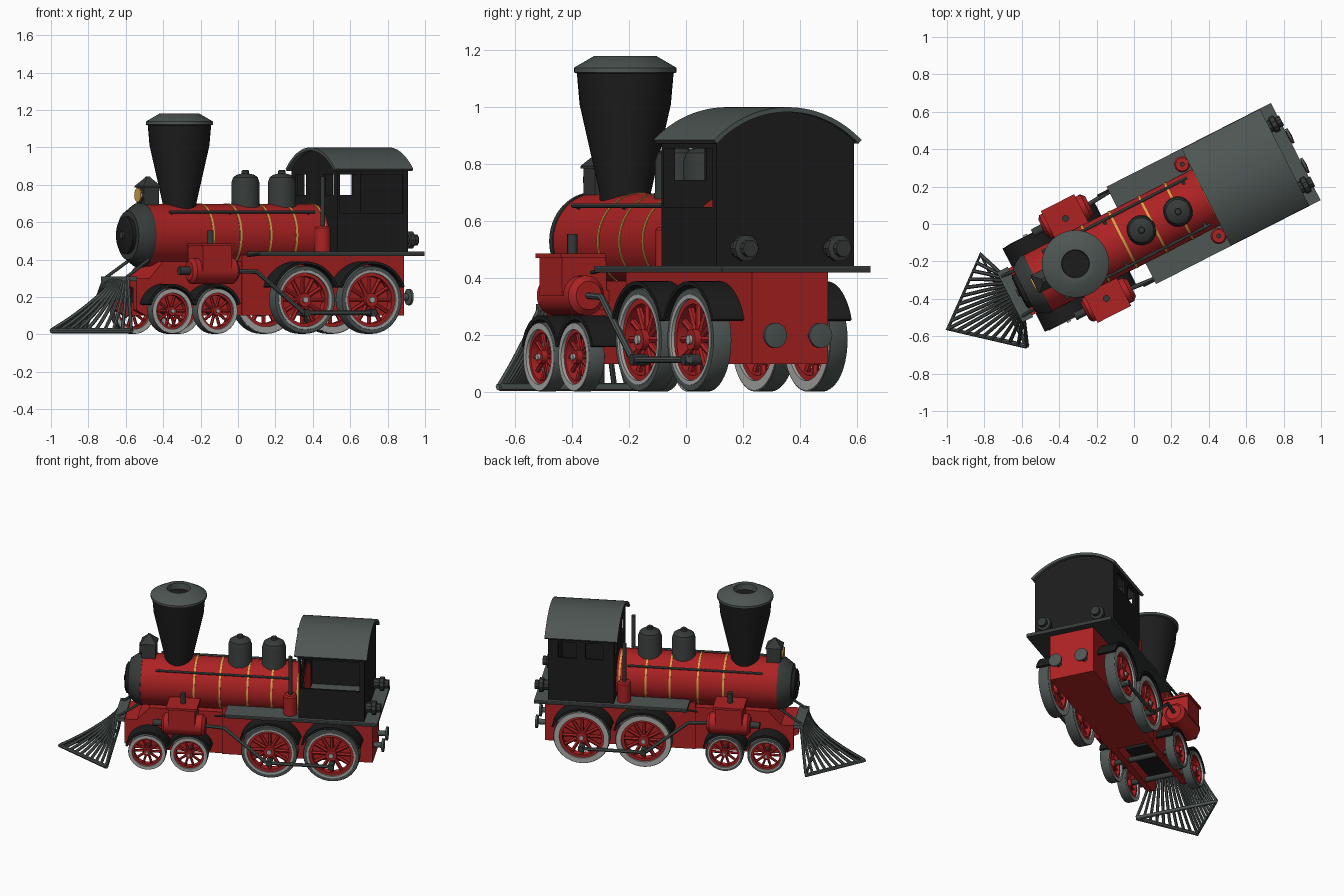
import bpy, bmesh, math
from mathutils import Matrix, Vector

if "Cube" in bpy.data.objects:
    bpy.data.objects.remove(bpy.data.objects["Cube"])

# Local frame: u = along the engine (rear is +), v = across, z = up; the chimney is the origin
ROOT = Matrix.Translation((-0.313, -0.213, 0)) @ Matrix.Rotation(math.radians(27), 4, 'Z')

def material(name, c):
    m = bpy.data.materials.new(name)
    m.diffuse_color = (*c, 1)
    m.use_nodes = True
    m.node_tree.nodes["Principled BSDF"].inputs["Base Color"].default_value = m.diffuse_color
    return m

RED = material("red_paint", (0.42, 0.016, 0.017))
BLACK = material("black_paint", (0.012, 0.012, 0.012))
IRON = material("dark_iron", (0.036, 0.042, 0.04))
GREY = material("grey_green", (0.075, 0.093, 0.088))
LIGHT = material("light_steel", (0.42, 0.42, 0.41))
GOLD = material("gold_trim", (0.68, 0.38, 0.06))

def finish(name, me, mat):
    me.materials.append(mat)
    me.shade_smooth()
    me.set_sharp_from_angle(angle=math.radians(35))
    o = bpy.data.objects.new(name, me)
    bpy.context.collection.objects.link(o)
    o.matrix_world = ROOT
    return o

def from_bm(name, bm, mat):
    bmesh.ops.remove_doubles(bm, verts=bm.verts, dist=1e-5)
    bmesh.ops.recalc_face_normals(bm, faces=bm.faces)
    me = bpy.data.meshes.new(name)
    bm.to_mesh(me)
    bm.free()
    return finish(name, me, mat)

def lathe(name, mat, prof, at=(0, 0, 0), axis='z', n=40, closed=False):
    """Spin (radius, height) points round an axis through 'at'."""
    bm = bmesh.new()
    rings = []
    for r, h in prof:
        ring = []
        for i in range(n):
            a = 2 * math.pi * i / n
            c, s = r * math.cos(a), r * math.sin(a)
            p = {'z': (c, s, h), 'u': (h, c, s), 'v': (c, h, s)}[axis]
            ring.append(bm.verts.new(Vector(p) + Vector(at)))
        rings.append(ring)
    pairs = list(zip(rings, rings[1:])) + ([(rings[-1], rings[0])] if closed else [])
    for a, b in pairs:
        for i in range(n):
            j = (i + 1) % n
            bm.faces.new((a[i], a[j], b[j], b[i]))
    return from_bm(name, bm, mat)

def rod(name, mat, r, h0, h1, at, axis, n=24):
    return lathe(name, mat, [(0, h0), (r, h0), (r, h1), (0, h1)], at, axis, n)

def prism(name, mat, pts, h0, h1, axis):
    """Extrude an outline: axis u takes (v, z) points, axis v takes (u, z) points."""
    bm = bmesh.new()
    put = (lambda p, h: (h, p[0], p[1])) if axis == 'u' else (lambda p, h: (p[0], h, p[1]))
    a, b = [[bm.verts.new(put(p, h)) for p in pts] for h in (h0, h1)]
    bm.faces.new(a)
    bm.faces.new(b[::-1])
    for i in range(len(pts)):
        j = (i + 1) % len(pts)
        bm.faces.new((a[i], b[i], b[j], a[j]))
    return from_bm(name, bm, mat)

def box(name, mat, u0, u1, v0, v1, z0, z1):
    return prism(name, mat, [(u0, z0), (u1, z0), (u1, z1), (u0, z1)], v0, v1, 'v')

def tubes(name, mat, paths, r, res=2):
    cu = bpy.data.curves.new(name, 'CURVE')
    cu.dimensions = '3D'
    cu.bevel_depth, cu.bevel_resolution, cu.use_fill_caps = r, res, True
    for path in paths:
        s = cu.splines.new('POLY')
        s.points.add(len(path) - 1)
        for q, p in zip(s.points, path):
            q.co = (*p, 1)
    tmp = bpy.data.objects.new(name + "_path", cu)
    bpy.context.collection.objects.link(tmp)
    bpy.context.view_layer.update()
    me = bpy.data.meshes.new_from_object(tmp.evaluated_get(bpy.context.evaluated_depsgraph_get()))
    bpy.data.objects.remove(tmp)
    me.materials.clear()
    return finish(name, me, mat)

def arc(cx, cz, r, a0, a1, n=24):
    return [(cx + r * math.cos(math.radians(a0 + (a1 - a0) * i / n)),
             cz + r * math.sin(math.radians(a0 + (a1 - a0) * i / n))) for i in range(n + 1)]

# Boiler, smokebox front, gold bands
BZ = 0.53
rod("boiler", RED, 0.168, -0.24, 0.83, (0, 0, BZ), 'u', 48)
lathe("smokebox_front", IRON, [(0, -0.225), (0.172, -0.225), (0.172, -0.25), (0.13, -0.31), (0, -0.31)],
      (0, 0, BZ), 'u', 48)
lathe("smokebox_door", BLACK, [(0, -0.30), (0.1, -0.30), (0.1, -0.33), (0.085, -0.338), (0, -0.34)], (0, 0, BZ), 'u')
rod("door_knob", IRON, 0.02, -0.33, -0.35, (0, 0, BZ), 'u')
for i, u in enumerate((0.12, 0.285, 0.465, 0.62, 0.79)):
    lathe(f"boiler_band_{i}", GOLD, [(0.165, u - .006), (0.171, u - .006), (0.171, u + .006), (0.165, u + .006)],
          (0, 0, BZ), 'u', 48, True)

# Chimney
lathe("chimney", BLACK, [(0, .64), (.09, .64), (.09, .70), (.16, 1.01), (.17, 1.125), (0, 1.125)])
lathe("chimney_cap", GREY, [(.16, 1.115), (.18, 1.122), (.18, 1.138), (.108, 1.18), (.075, 1.18), (.07, 1.12)],
      closed=True)
rod("chimney_hole", BLACK, 0.085, 1.12, 1.14, (0, 0, 0), 'z')

# Domes
for i, u in enumerate((0.396, 0.615)):
    lathe(f"dome_{i}", IRON, [(0, .64), (.08, .64), (.08, .69), (.076, .70), (.076, .81), (.066, .84), (.048, .853),
                              (.02, .86), (.02, .875), (.014, .88), (0, .88)], (u, 0, 0), n=32)

# Headlight on top of the smokebox
box("headlight_body", IRON, -0.235, -0.145, -0.045, 0.045, 0.67, 0.79)
lathe("headlight_roof", IRON, [(0, .785), (.075, .785), (.075, .793), (.02, .835), (.012, .845), (0, .845)],
      (-0.19, 0, 0), n=4).matrix_world = ROOT @ Matrix.Translation((-0.19, 0, 0)) @ \
    Matrix.Rotation(math.pi / 4, 4, 'Z') @ Matrix.Translation((0.19, 0, 0))
rod("headlight_rim", IRON, 0.042, -0.245, -0.23, (0, 0, 0.745), 'u')
rod("headlight_lens", GOLD, 0.038, -0.252, -0.24, (0, 0, 0.745), 'u')

# Chassis
box("rear_frame", RED, 0.30, 1.272, -0.15, 0.15, 0.10, 0.425)
prism("front_frame", RED, [(-.33, .25), (.32, .25), (.32, .39), (-.17, .39), (-.25, .30), (-.33, .30)], -.14, .14, 'v')
box("bogie_block", BLACK, -0.24, 0.16, -0.10, 0.10, 0.17, 0.26)
box("footplate_base", IRON, 0.335, 1.322, -0.292, 0.292, 0.42, 0.438)
box("footplate_top", GREY, 0.335, 1.322, -0.292, 0.292, 0.438, 0.443)

# Cowcatcher: curved bars fanning from a top bar to a V-shaped foot
bars = []
for i in range(19):
    t = -1 + i / 9
    top = Vector((-0.38, 0.14 * t, 0.30))
    foot = Vector((-0.765 + 0.335 * abs(t), 0.275 * t, 0.025))
    mid = (top + foot) / 2 + Vector((0.03 * (1 - abs(t)), 0, -0.02))
    bars.append([(1 - k) ** 2 * top + 2 * k * (1 - k) * mid + k * k * foot for k in (j / 6 for j in range(7))])
tubes("cowcatcher_bars", GREY, bars, 0.01, 1)
tubes("cowcatcher_foot", GREY, [[(-0.43, -0.275, .02), (-0.765, 0, .02), (-0.43, 0.275, .02), (-0.43, -0.275, .02)]], 0.014)
box("cowcatcher_top", GREY, -0.395, -0.33, -0.15, 0.15, 0.285, 0.31)

# Cab walls, with open windows
RC, RR = 0.577, 0.41
def arch(w, z0):
    a = math.degrees(math.acos(w / RR))
    return [(-w, z0), (w, z0)] + arc(0, RC, RR, a, 180 - a)
prism("cab_back", BLACK, arch(.27, .44), 1.215, 1.235, 'u')
prism("cab_front_top", BLACK, arch(.27, .855), 0.81, 0.825, 'u')
box("cab_front_bottom", BLACK, 0.81, 0.825, -0.27, 0.27, 0.44, 0.745)
box("cab_front_middle", BLACK, 0.81, 0.825, -0.10, 0.10, 0.745, 0.86)
for s in (-1, 1):
    v0, v1 = s * 0.27, s * 0.255
    sill = 0.65 if s < 0 else 0.745
    box("cab_front_post", BLACK, 0.81, 0.825, s * .225, v0, 0.745, 0.86)
    box("cab_side_bottom", BLACK, 0.81, 1.235, v0, v1, 0.44, sill)
    box("cab_side_top", BLACK, 0.81, 1.235, v0, v1, 0.855, 0.888)
    posts = [(.81, .825), (1.205, 1.235)] if s < 0 else [(.81, .88), (.993, 1.05), (1.17, 1.235)]
    for a, b in posts:
        box("cab_post", BLACK, a, b, v0, v1, sill, 0.86)

# Curved roof
ra = math.degrees(math.acos(0.29 / 0.423))
prism("cab_roof", GREY, arc(0, RC, 0.423, ra, 180 - ra, 32) + arc(0, RC, 0.406, 180 - ra, ra, 32), 0.785, 1.255, 'u')

def wheel(name, u, s, r, o, rim, spokes):
    """Dark tyre; its side faces are light from 'rim' (a share of the radius) inwards."""
    at = (u, 0, r + 0.003)
    i, o = s * 0.195, s * o
    lathe(name + "_tyre", GREY, [(.80 * r, i), (r, i), (r, o - s * .006), (.98 * r, o), (.80 * r, o)], at, 'v', 40, True)
    a, b = i - s * .002, o + s * .002
    lathe(name + "_tyre_face", LIGHT, [(.79 * r, a), (.97 * r, a), (rim * r, b), (.79 * r, b)], at, 'v', 40, True)
    lathe(name + "_rim", RED, [(.69 * r, i + s * .01), (.81 * r, i + s * .01), (.81 * r, o - s * .01),
                               (.69 * r, o - s * .01)], at, 'v', 40, True)
    rod(name + "_hub", RED, .2 * r, i, o, at, 'v')
    rod(name + "_hub_cap", LIGHT, .09 * r, i, o + s * .01, at, 'v', 12)
    paths = []
    for k in range(spokes):
        a = 2 * math.pi * k / spokes
        paths.append([(u + q * r * math.cos(a), (i + o) / 2, at[2] + q * r * math.sin(a)) for q in (.1, .75)])
    tubes(name + "_spokes", RED, paths, 0.068 * r, 1)

for s in (-1, 1):
    side = "right" if s < 0 else "left"
    for k, u in enumerate((-0.17, 0.10)):
        wheel(f"{side}_small_wheel_{k}", u, s, 0.122, .252, .97 if s < 0 else .87, 10)
        prism(f"{side}_small_fender_{k}", BLACK, arc(u, .125, .145, 15, 165) + arc(u, .125, .13, 165, 15),
              s * .13, s * .25, 'v')
    for k, u in enumerate((0.62, 1.02)):
        wheel(f"{side}_large_wheel_{k}", u, s, 0.182, .263, .87 if s < 0 else .97, 12)
        prism(f"{side}_large_fender_{k}", BLACK, arc(u, .185, .205, 20, 160) + arc(u, .185, .191, 160, 20),
              s * .14, s * .273, 'v')
    # Cylinder with steam chest, valve pipe and rods
    lathe(f"{side}_cylinder", RED, [(0, -.07), (.05, -.07), (.07, -.055), (.07, .19), (.05, .21), (0, .21)],
          (0, s * .25, .34), 'u', 32)
    box(f"{side}_steam_chest", RED, -.025, .15, s * .15, s * .325, .34, .475)
    box(f"{side}_chest_lid", RED, -.037, .163, s * .14, s * .335, .472, .487)
    rod(f"{side}_chest_pipe", IRON, .018, .48, .555, (.063, s * .24, 0), 'z')
    rod(f"{side}_cylinder_stub", IRON, .022, -.13, -.06, (0, s * .25, .34), 'u')
    box(f"{side}_cylinder_mount", RED, -.02, .15, s * .10, s * .22, .29, .36)
    tubes(f"{side}_drive_rods", GREY, [[(.19, s * .25, .34), (.33, s * .262, .335), (.60, s * .278, .12)],
                                       [(.60, s * .278, .115), (1.04, s * .278, .115)]], .012)
    for u in (.62, 1.02):
        rod(f"{side}_crank_pin", IRON, .02, s * .22, s * .292, (u, 0, .115), 'v', 16)
    tubes(f"{side}_board_pipe", IRON, [[(.27, s * .27, .42), (.36, s * .27, .43)]], .007)
    # Handrail on posts, front brace
    tubes(f"{side}_handrail", GREY, [[(-.13, s * .14, .655), (.74, s * .14, .655)]]
          + [[(u, s * .1, .64), (u, s * .14, .655)] for u in (-.11, .24, .71)], .008)
    tubes(f"{side}_front_brace", GREY, [[(-.24, s * .11, .40), (-.38, s * .12, .305)]], .009)
    # Red pot and pipe beside the cab
    lathe(f"{side}_pot", RED, [(0, .44), (.043, .44), (.043, .57), (.035, .58), (0, .58)], (.75, s * .215, 0), n=24)
    rod(f"{side}_pot_pipe", IRON, .013, .57, .845, (.75, s * .215, 0), 'z', 12)
    # Rear lamps and buffers
    lathe(f"{side}_rear_lamp", IRON, [(0, 1.23), (.034, 1.23), (.034, 1.27), (.047, 1.275), (.047, 1.30), (.03, 1.305),
                                      (.03, 1.33), (0, 1.33)], (0, s * .183, .505), 'u', 10)
    lathe(f"{side}_buffer", GREY, [(0, 1.25), (.018, 1.25), (.018, 1.32), (.044, 1.325), (.044, 1.338), (0, 1.343)],
          (0, s * .089, .2), 'u', 24)
    # Front frame prongs
    prism(f"{side}_front_plate", RED, [(-.33, .30), (-.33, .13), (-.27, .10), (.32, .10), (.32, .34), (-.25, .30)],
          s * .10, s * .14, 'v')

# Axles
for u, z in ((-.17, .125), (.10, .125), (.62, .185), (1.02, .185)):
    rod("axle", IRON, .018, -.2, .2, (u, 0, z), 'v', 12)
